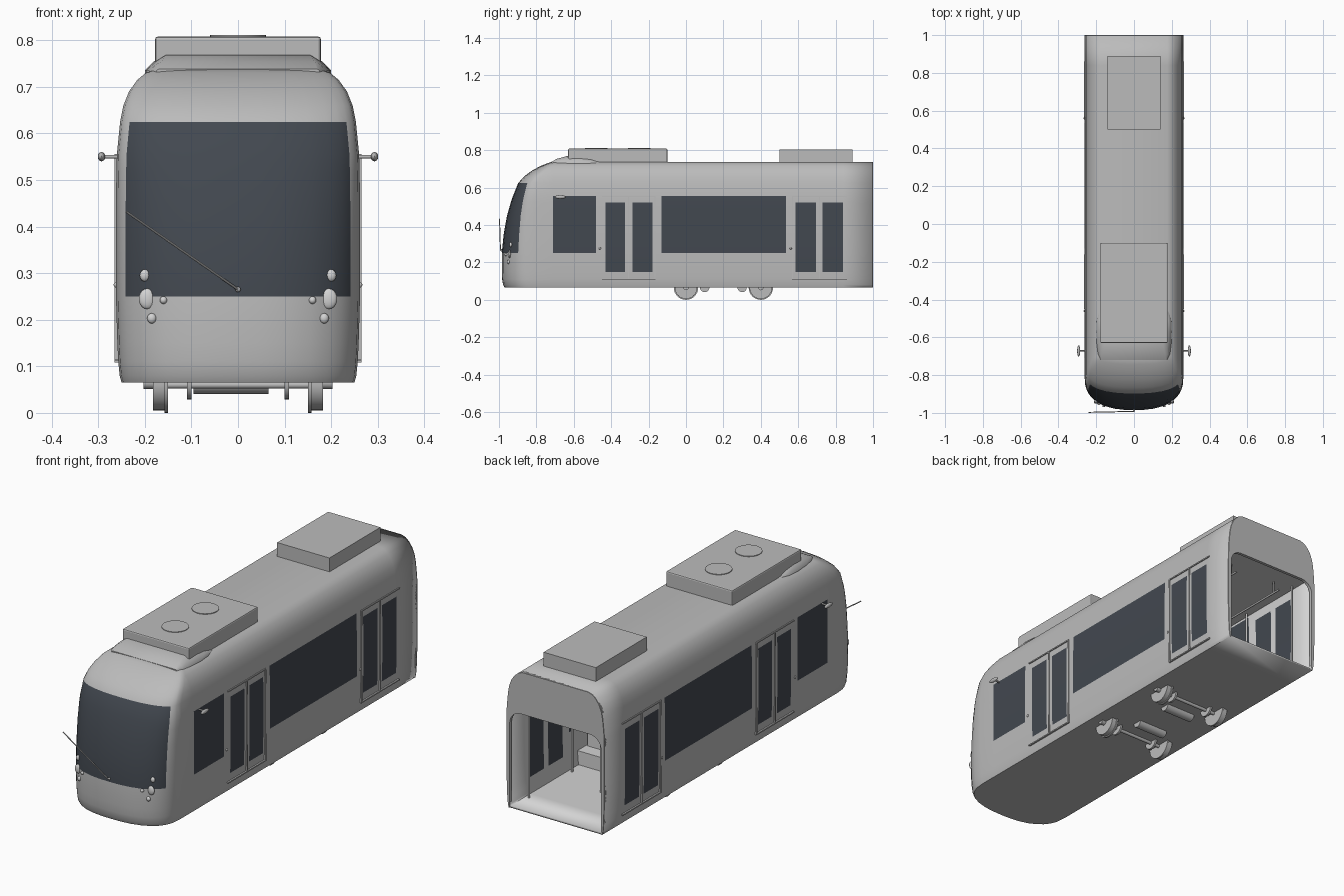
import bpy, bmesh, math
from mathutils import Vector

if "Cube" in bpy.data.objects:
    bpy.data.objects.remove(bpy.data.objects["Cube"])


def material(name, rgb):
    m = bpy.data.materials.new(name)
    m.use_nodes = True
    m.diffuse_color = (*rgb, 1)
    m.node_tree.nodes["Principled BSDF"].inputs["Base Color"].default_value = (*rgb, 1)
    return m


PAINT = material("body grey", (0.5, 0.5, 0.5))
GLASS = material("dark glass", (0.055, 0.065, 0.08))
INSIDE = material("light interior", (0.65, 0.65, 0.65))


def finish(bm, name, mats, smooth=40):
    bmesh.ops.recalc_face_normals(bm, faces=bm.faces)
    me = bpy.data.meshes.new(name)
    bm.to_mesh(me)
    bm.free()
    ob = bpy.data.objects.new(name, me)
    bpy.context.collection.objects.link(ob)
    for m in mats:
        me.materials.append(m)
    if smooth:
        bpy.ops.object.select_all(action='DESELECT')
        ob.select_set(True)
        bpy.context.view_layer.objects.active = ob
        bpy.ops.object.shade_smooth_by_angle(angle=math.radians(smooth))
    return ob


def box(name, x, y, z, mat=PAINT, bevel=0):
    """Box from (min, max) ranges."""
    bm = bmesh.new()
    bmesh.ops.create_cube(bm, size=1)
    for v in bm.verts:
        v.co = [r[0] if c < 0 else r[1] for c, r in zip(v.co, (x, y, z))]
    if bevel:
        bmesh.ops.bevel(bm, geom=bm.edges[:], offset=bevel, segments=2, affect='EDGES', profile=0.5)
    return finish(bm, name, [mat], 0)


def rod(name, a, b, r, mat=PAINT, sides=12):
    a, b = Vector(a), Vector(b)
    bm = bmesh.new()
    bmesh.ops.create_cone(bm, cap_ends=True, segments=sides, radius1=r, radius2=r, depth=(b - a).length)
    ob = finish(bm, name, [mat])
    ob.location = (a + b) / 2
    ob.rotation_euler = (b - a).to_track_quat('Z', 'Y').to_euler()
    return ob


def ball(name, loc, size, mat=PAINT):
    bm = bmesh.new()
    bmesh.ops.create_uvsphere(bm, u_segments=16, v_segments=10, radius=1)
    bmesh.ops.scale(bm, vec=size, verts=bm.verts)
    ob = finish(bm, name, [mat], 60)
    ob.location = loc
    return ob


# Body levels: height, half width, nose tip y, nose depth
LEVELS = [(.065, .25, -.97, .17), (.08, .254, -.978, .175), (.11, .257, -.983, .18),
          (.15, .259, -.985, .18), (.25, .262, -.985, .18), (.35, .262, -.975, .17),
          (.45, .262, -.957, .15), (.52, .261, -.937, .13), (.555, .26, -.925, .12),
          (.625, .253, -.897, .10), (.66, .246, -.865, .09), (.69, .234, -.825, .08),
          (.715, .216, -.78, .06), (.73, .198, -.742, .04), (.737, .176, -.72, .03)]
WINDOWS = [(-.71, -.48), (-.13, .535)]
DOOR_PANES = [(-.43, -.325), (-.285, -.18), (.585, .695), (.73, .84)]
STATIONS = sorted([y for p in WINDOWS + DOOR_PANES for y in p] + [.997], reverse=True)
NOSE = [1, .985, .96, .92, .85, .75, .6, .4, .2, 0]


def nose_curve(u):
    return 1 - (1 - abs(u) ** 2.5) ** .4


def nose_y(x, z):
    """Nose surface position, for placing lamps."""
    for a, b in zip(LEVELS, LEVELS[1:]):
        if a[0] <= z <= b[0]:
            t = (z - a[0]) / (b[0] - a[0])
            w, f, d = [p + (q - p) * t for p, q in zip(a[1:], b[1:])]
            return f + d * nose_curve(x / w)


# Body shell: stacked outlines, open at the back, glazed by position
bm = bmesh.new()
rings = []
for z, w, f, d in LEVELS:
    half = [(w, max(y, f + d + .004)) for y in STATIONS]
    half += [(w * u, f + d * nose_curve(u)) for u in NOSE]
    outline = half + [(-x, y) for x, y in reversed(half[:-1])]
    rings.append([bm.verts.new((x, y, z)) for x, y in outline])
n, ns = len(rings[0]), len(STATIONS)
edge = ns + NOSE.index(.92)
for a, b in zip(rings, rings[1:]):
    for i in range(n - 1):
        face = bm.faces.new((a[i], a[i + 1], b[i + 1], b[i]))
        c = face.calc_center_median()
        if edge <= i < n - 1 - edge:
            glazed = .25 < c.z < .625
        else:
            glazed = (any(p < c.y < q for p, q in WINDOWS) and .25 < c.z < .555
                      or any(p < c.y < q for p, q in DOOR_PANES) and .15 < c.z < .52)
        face.material_index = int(glazed)
for ring in (rings[0], rings[-1]):
    for i in range(n // 2):
        j = n - 1 - i
        corners = [ring[i], ring[i + 1], ring[j - 1], ring[j]]
        bm.faces.new(list(dict.fromkeys(corners)))
body = finish(bm, "body_shell", [PAINT, GLASS, INSIDE, GLASS])
solid = body.modifiers.new("Wall", 'SOLIDIFY')
solid.thickness = .01
solid.offset = -1
solid.material_offset = 2

# Arched frame around the open back end
outer = [(w, z) for z, w, f, d in LEVELS]
arch = [(.245, .066)] + [(.185 + .06 * math.cos(a), .475 + .06 * math.sin(a))
                         for a in (math.pi / 2 * k / 6 for k in range(7))]
loop = outer + [(-x, z) for x, z in reversed(outer)]
loop += [(-x, z) for x, z in arch] + arch[::-1]
bm = bmesh.new()
face = bm.faces.new([bm.verts.new((x, 1, z)) for x, z in loop])
ext = bmesh.ops.extrude_face_region(bm, geom=[face])
bmesh.ops.translate(bm, vec=(0, -.015, 0), verts=[g for g in ext["geom"] if isinstance(g, bmesh.types.BMVert)])
finish(bm, "back_frame", [PAINT], 30)
box("ceiling", (-.245, .245), (-.7, .986), (.56, .57), INSIDE)

# Roof equipment and its front fairing
box("front_roof_unit", (-.178, .178), (-.63, -.1), (.73, .808), bevel=.006)
box("rear_roof_unit", (-.14, .14), (.5, .89), (.73, .804))
for y in (-.25, -.48):
    rod("roof_fan_cover", (0, y, .80), (0, y, .811), .06, sides=32)
bm = bmesh.new()
sections = []
for y, base, top, z in [(-.72, .175, .17, .738), (-.69, .19, .165, .754), (-.64, .197, .155, .768),
                        (-.57, .2, .16, .768), (-.51, .197, .17, .755), (-.45, .18, .17, .735)]:
    side = [(base, .725), (base, .735), ((base + top) / 2, .735 + (z - .735) * .6), (top, z)]
    pts = side + [(-x, h) for x, h in reversed(side)]
    sections.append([bm.verts.new((x, y, h)) for x, h in pts])
for a, b in zip(sections, sections[1:]):
    for i in range(len(a)):
        k = (i + 1) % len(a)
        bm.faces.new((a[i], a[k], b[k], b[i]))
for s in (sections[0], sections[-1]):
    bm.faces.new(s)
finish(bm, "roof_fairing", [PAINT], 50)

for s in (-1, 1):
    # Door trims: rails above and below, edge post and centre strip
    for y0, y1, post in [(-.45, -.163, -.165), (.567, .86, .57)]:
        x = sorted((s * .255, s * .265))
        for z in (.108, .55):
            box("door_rail", x, (y0, y1), (z, z + .006))
        box("door_post", x, (post - .003, post + .003), (.108, .55))
        mid = (y0 + y1) / 2
        box("door_centre_strip", x, (mid - .003, mid + .003), (.115, .55))
    for y in (-.46, .56):
        ball("door_button", (s * .262, y, .275), (.005, .006, .006))

    # Mirrors
    rod("mirror_arm", (s * .255, -.67, .55), (s * .292, -.67, .55), .004)
    ball("mirror", (s * .293, -.672, .55), (.008, .03, .01))

    # Front lamps
    for name, x, z, rx, rz in [("upper_lamp", .2, .295, .011, .013), ("headlamp", .195, .245, .018, .022),
                               ("side_lamp", .16, .242, .008, .008), ("lower_lamp", .185, .203, .01, .011)]:
        ball(name, (s * x, nose_y(x, z), z), (rx, .008, rz), INSIDE)

    # Wheels with hubs and brake discs, covered inside by seat boxes
    for y in (0, .4):
        rod("wheel", (s * .158, y, .065), (s * .182, y, .065), .06, sides=32)
        rod("wheel_flange", (s * .15, y, .065), (s * .158, y, .065), .065, sides=32)
        rod("wheel_hub", (s * .182, y, .065), (s * .203, y, .065), .014)
        rod("brake_disc", (s * .1, y, .065), (s * .11, y, .065), .036, sides=24)
        box("wheel_seat_box", sorted((s * .09, s * .25)), (y - .075, y + .075), (.07, .14), INSIDE)
        box("seat_back", sorted((s * .11, s * .24)), (y - .01, y + .01), (.14, .26), INSIDE)

    # Hand rails and door poles
    rod("ceiling_rail", (s * .13, -.55, .5), (s * .13, .9, .5), .005)
    for y in (-.47, -.14, .55, .88):
        rod("door_pole", (s * .225, y, .07), (s * .225, y, .56), .005)
    for y in (-.5, .2, .86):
        rod("rail_hanger", (s * .13, y, .5), (s * .13, y, .565), .004)

for y in (-.3, .65):
    rod("centre_pole", (0, y, .07), (0, y, .56), .005)

# Axles and motors under the floor
for y, motor in [(0, .1), (.4, .3)]:
    rod("axle", (-.16, y, .06), (.16, y, .06), .008)
    rod("motor", (-.095, motor, .066), (.065, motor, .066), .025, sides=20)

# Windscreen wiper
ball("wiper_pivot", (0, -.987, .265), (.006, .006, .006))
rod("wiper_arm", (0, -.992, .265), (-.24, -.997, .432), .0025, sides=8)
